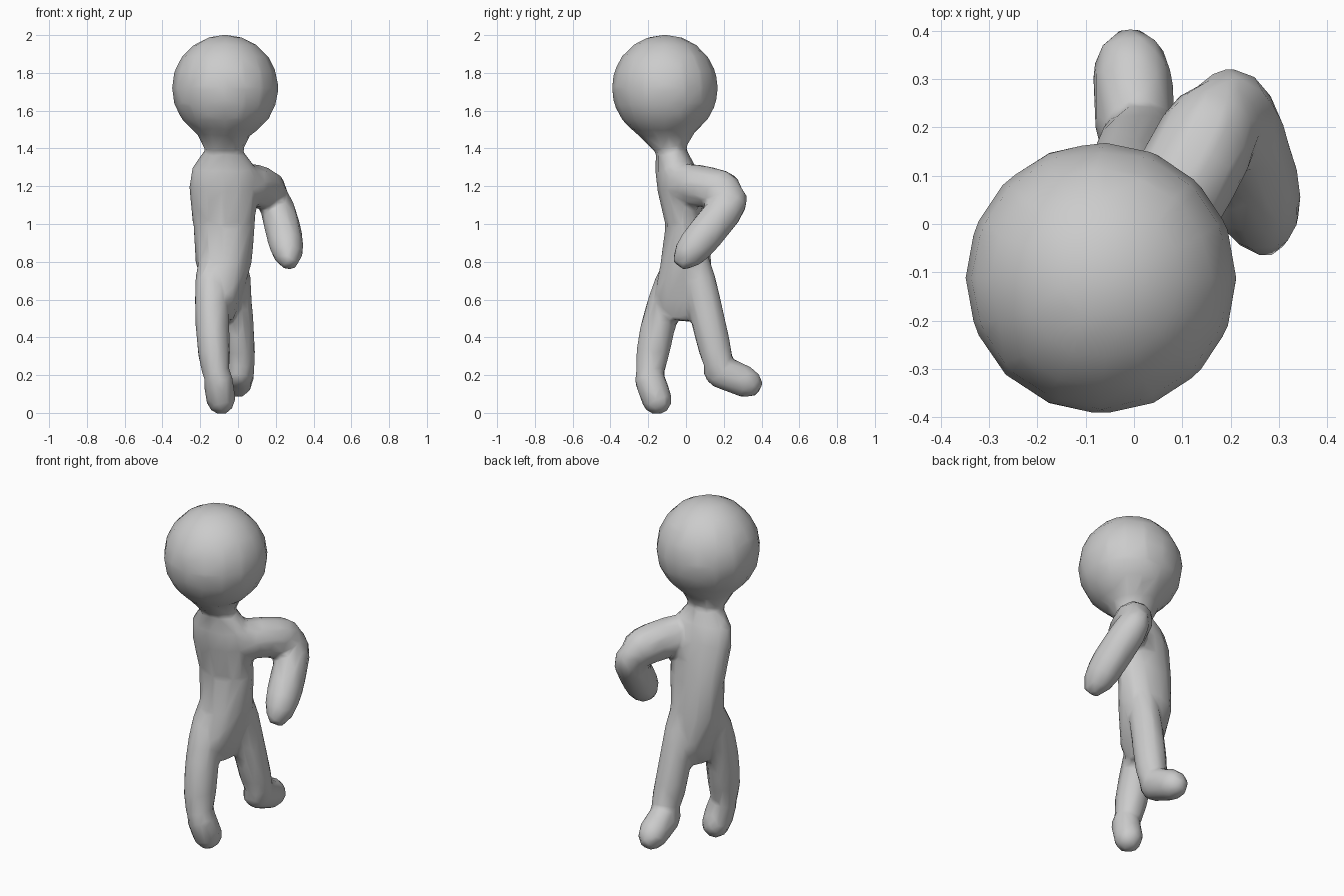
import bpy, bmesh, math
from mathutils import Vector, Matrix

cube = bpy.data.objects.get("Cube")
if cube:
    bpy.data.objects.remove(cube)

bm = bmesh.new()


def loft(centres, widths, depths, sides=10):
    """Closed tube through elliptical rings set square to the path."""
    loops = []
    last = len(centres) - 1
    for i, centre in enumerate(centres):
        along = (centres[min(i + 1, last)] - centres[max(i - 1, 0)]).normalized()
        side = Vector((1, 0, 0))
        side = (side - along * side.dot(along)).normalized()
        other = along.cross(side)
        loop = []
        for k in range(sides):
            angle = math.tau * k / sides
            loop.append(bm.verts.new(centre + side * widths[i] * math.cos(angle)
                                     + other * depths[i] * math.sin(angle)))
        loops.append(loop)
    for lower, upper in zip(loops, loops[1:]):
        for k in range(sides):
            n = (k + 1) % sides
            bm.faces.new((lower[k], lower[n], upper[n], upper[k]))
    bm.faces.new(loops[0][::-1])
    bm.faces.new(loops[-1])


def limb(start, bend, end, radius, steps=8):
    """Curved sausage with blunt, rounded ends."""
    start, bend, end = Vector(start), Vector(bend), Vector(end)
    centres, radii = [], []
    for i in range(steps + 1):
        t = i / steps
        centres.append(start.lerp(bend, t).lerp(bend.lerp(end, t), t))
        fullness = math.sqrt(1 - abs(2 * t - 1) ** 4)
        radii.append(radius * max(fullness, 0.4))
    loft(centres, radii, [r * 1.05 for r in radii])


# Head
bmesh.ops.create_uvsphere(bm, u_segments=16, v_segments=10, radius=0.283,
                          matrix=Matrix.Translation((-0.068, -0.112, 1.72)))

# Neck, chest, waist and pelvis: depth position, height, half width, half depth
torso = [(-0.1, 1.53, 0.17, 0.19),
         (-0.08, 1.39, 0.1, 0.08),
         (-0.06, 1.3, 0.17, 0.105),
         (-0.04, 1.2, 0.185, 0.115),
         (0, 1, 0.165, 0.11),
         (0, 0.8, 0.15, 0.135),
         (-0.02, 0.6, 0.09, 0.15),
         (-0.03, 0.49, 0.05, 0.08)]
loft([Vector((-0.075, y, z)) for y, z, width, depth in torso],
     [ring[2] for ring in torso], [ring[3] for ring in torso], 12)

# Right leg and foot
limb((-0.14, 0, 0.87), (-0.15, -0.17, 0.52), (-0.11, -0.2, 0.12), 0.09)
limb((-0.11, -0.22, 0.25), (-0.1, -0.17, 0.12), (-0.08, -0.13, 0), 0.08)

# Left leg and foot
limb((-0.02, 0.03, 0.9), (-0.02, 0.11, 0.5), (0.03, 0.2, 0.15), 0.088)
limb((0.01, 0.1, 0.23), (0, 0.25, 0.21), (-0.01, 0.39, 0.12), 0.085)

# Left upper arm, then forearm and hand
limb((0, -0.08, 1.22), (0.12, 0.1, 1.21), (0.2, 0.28, 1.15), 0.108)
limb((0.18, 0.29, 1.18), (0.24, 0.15, 1), (0.275, -0.04, 0.78), 0.096)

bmesh.ops.recalc_face_normals(bm, faces=bm.faces)
mesh = bpy.data.meshes.new("figure_body")
bm.to_mesh(mesh)
bm.free()
body = bpy.data.objects.new("figure_body", mesh)
bpy.context.collection.objects.link(body)

# One plain grey clay colour
grey = bpy.data.materials.new("plain_grey")
grey.use_nodes = True
colour = (0.6, 0.6, 0.6, 1)
grey.diffuse_color = colour
grey.node_tree.nodes["Principled BSDF"].inputs["Base Color"].default_value = colour
mesh.materials.append(grey)

# Fuse the parts into one skin, soften the joints, and reduce to broad facets
remesh = body.modifiers.new("fuse", 'REMESH')
remesh.mode = 'VOXEL'
remesh.voxel_size = 0.016
remesh.use_smooth_shade = True
soften = body.modifiers.new("soften", 'SMOOTH')
soften.factor = 0.5
soften.iterations = 6
facets = body.modifiers.new("facets", 'DECIMATE')
facets.ratio = 0.05
